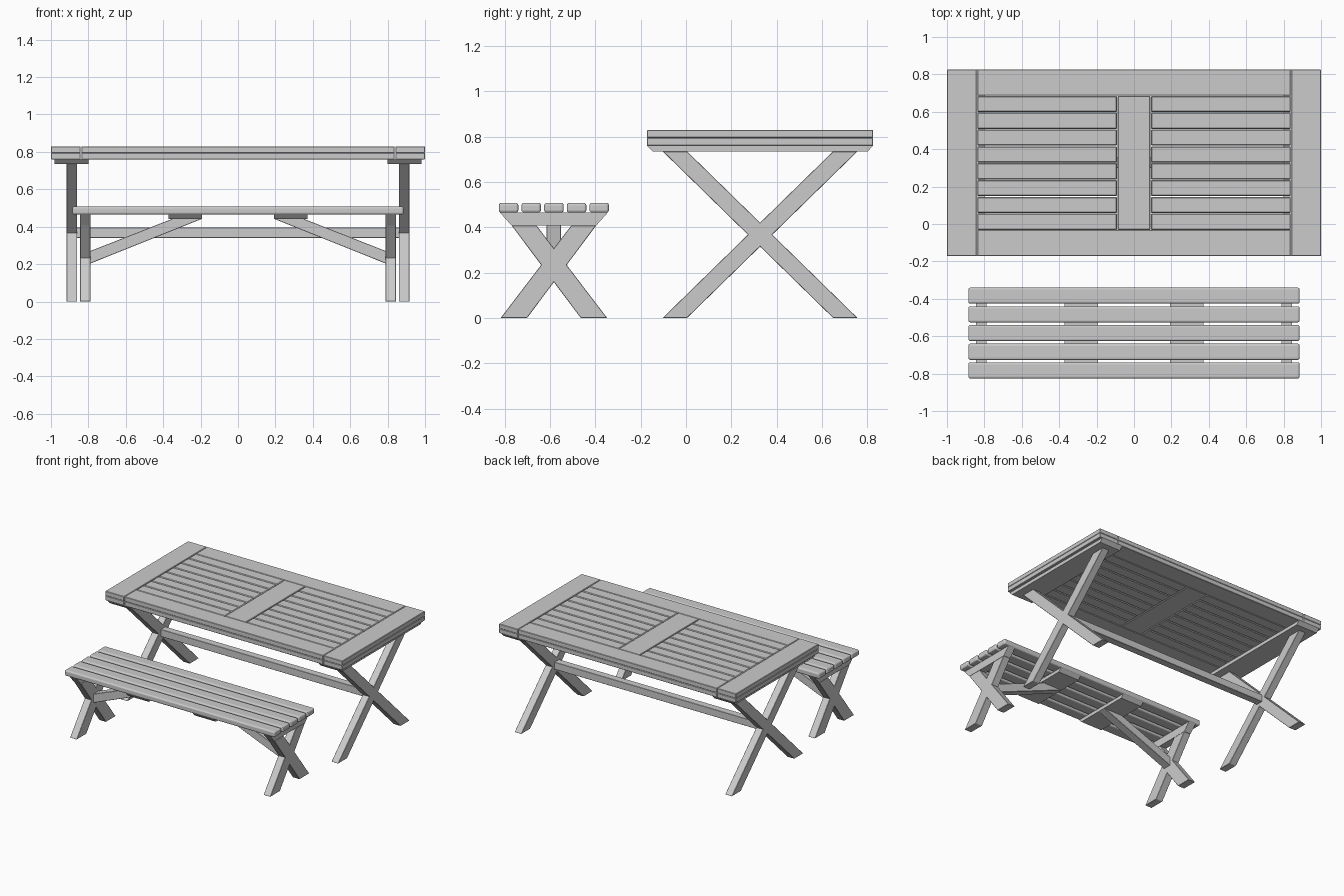
import bpy, bmesh

if "Cube" in bpy.data.objects:
    bpy.data.objects.remove(bpy.data.objects["Cube"])


def finish(bm, name, bevel=0.0, segs=1):
    bmesh.ops.recalc_face_normals(bm, faces=bm.faces)
    me = bpy.data.meshes.new(name)
    bm.to_mesh(me)
    bm.free()
    ob = bpy.data.objects.new(name, me)
    bpy.context.collection.objects.link(ob)
    if bevel:
        m = ob.modifiers.new("bevel", 'BEVEL')
        m.width, m.segments = bevel, segs
    return ob


def prism(name, pts, lo, hi, axis, bevel=0.0, segs=1):
    """Extrude a profile along x (pts are y,z) or along y (pts are x,z)."""
    bm = bmesh.new()
    rings = []
    for d in (lo, hi):
        rings.append([bm.verts.new((d, a, b) if axis == 'x' else (a, d, b)) for a, b in pts])
    n = len(pts)
    bm.faces.new(rings[0])
    bm.faces.new(rings[1])
    for i in range(n):
        j = (i + 1) % n
        bm.faces.new((rings[0][i], rings[0][j], rings[1][j], rings[1][i]))
    return finish(bm, name, bevel, segs)


def box(name, x0, x1, y0, y1, z0, z1, bevel=0.0, segs=1):
    return prism(name, [(y0, z0), (y1, z0), (y1, z1), (y0, z1)], x0, x1, 'x', bevel, segs)


def span(s, a, b):
    """Range a..b mirrored to side s of x = 0."""
    return (a, b) if s > 0 else (-b, -a)


def crossed_legs(name, cy, foot, top, height, x0, x1):
    """Two sloping legs, flat cut at both ends; foot/top are offsets from cy."""
    for m in (1, -1):
        pts = [(cy + m * foot[0], 0), (cy + m * foot[1], 0),
               (cy + m * top[1], height), (cy + m * top[0], height)]
        prism(name, pts, x0, x1, 'x', 0.002)


# ---------- table ----------
TY = 0.327
Z0, ZM, Z1 = 0.76, 0.795, 0.83

# frame boards, doubled in two layers
for z0, z1 in ((Z0, ZM), (ZM, Z1)):
    for s in (1, -1):
        box("table_end_board", *span(s, 0.841, 1.0), TY - 0.499, TY + 0.499, z0, z1, 0.003)
        y0, y1 = sorted((TY + s * 0.36, TY + s * 0.499))
        box("table_side_board", -0.838, 0.838, y0, y1, z0, z1, 0.003)

# centre board and slats
box("table_centre_board", -0.087, 0.087, TY - 0.358, TY + 0.358, Z0, Z1, 0.003)
for s in (1, -1):
    for i in range(8):
        y = TY - 0.36 + 0.09 * i
        box("table_slat", *span(s, 0.09, 0.838), y + 0.002, y + 0.088, Z0, Z1, 0.005)

# battens and crossed legs
for s in (1, -1):
    prism("table_batten", [(TY - 0.499, Z0), (TY - 0.475, 0.735),
                           (TY + 0.475, 0.735), (TY + 0.499, Z0)],
          *span(s, 0.80, 0.98), 'x')
    crossed_legs("table_leg", TY, (-0.43, -0.322), (0.322, 0.43), 0.735, *span(s, 0.86, 0.917))
box("table_stretcher", -0.865, 0.865, TY - 0.028, TY + 0.028, 0.34, 0.395, 0.002)

# ---------- bench ----------
BY = -0.583

# seat slats with rounded edges
for i in range(5):
    y = BY + (i - 2) * 0.1
    box("bench_slat", -0.886, 0.886, y - 0.043, y + 0.043, 0.465, 0.508, 0.011, 3)

for s in (1, -1):
    # end battens and crossed legs
    x0, x1 = span(s, 0.788, 0.845)
    prism("bench_batten", [(BY - 0.238, 0.465), (BY - 0.186, 0.407),
                           (BY + 0.186, 0.407), (BY + 0.238, 0.465)], x0, x1, 'x')
    crossed_legs("bench_leg", BY, (-0.235, -0.118), (0.076, 0.186), 0.407, x0, x1)
    # cross blocks under the seat
    prism("bench_cross_block", [(BY - 0.238, 0.465), (BY - 0.215, 0.44),
                                (BY + 0.215, 0.44), (BY + 0.238, 0.465)],
          *span(s, 0.193, 0.372), 'x')
    # diagonal braces
    prism("bench_brace", [(s * 0.79, 0.203), (s * 0.79, 0.27),
                          (s * 0.352, 0.442), (s * 0.193, 0.442)],
          BY - 0.032, BY + 0.032, 'y', 0.002)
